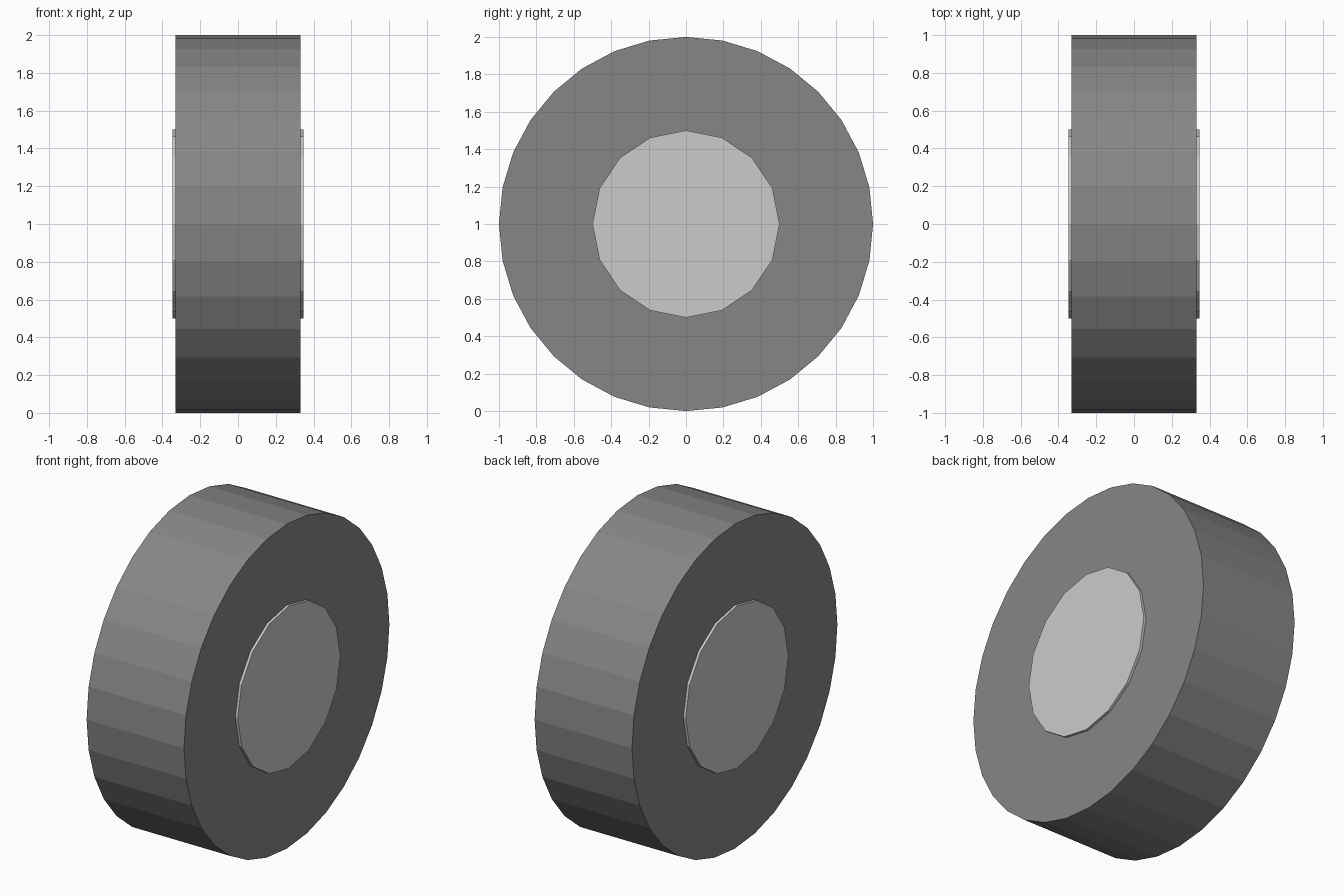
import bpy
from math import pi

if "Cube" in bpy.data.objects:
    bpy.data.objects.remove(bpy.data.objects["Cube"])


def wheel_part(name, sides, radius, width, grey):
    """Flat-shaded cylinder lying along x, centred on the axle."""
    bpy.ops.mesh.primitive_cylinder_add(
        vertices=sides, radius=radius, depth=width,
        location=(0, 0, 1), rotation=(0, pi / 2, 0))
    part = bpy.context.object
    part.name = name
    bpy.ops.object.transform_apply(location=False, rotation=True, scale=False)
    mat = bpy.data.materials.new(name + "_grey")
    mat.diffuse_color = (grey, grey, grey, 1)
    mat.use_nodes = True
    mat.node_tree.nodes["Principled BSDF"].inputs["Base Color"].default_value = mat.diffuse_color
    part.data.materials.append(mat)
    return part


# Dark tyre
wheel_part("tyre", 32, 1.0, 0.664, 0.24)

# Light hub running through, slightly proud of both tyre faces
wheel_part("hub", 16, 0.5, 0.696, 0.8)
